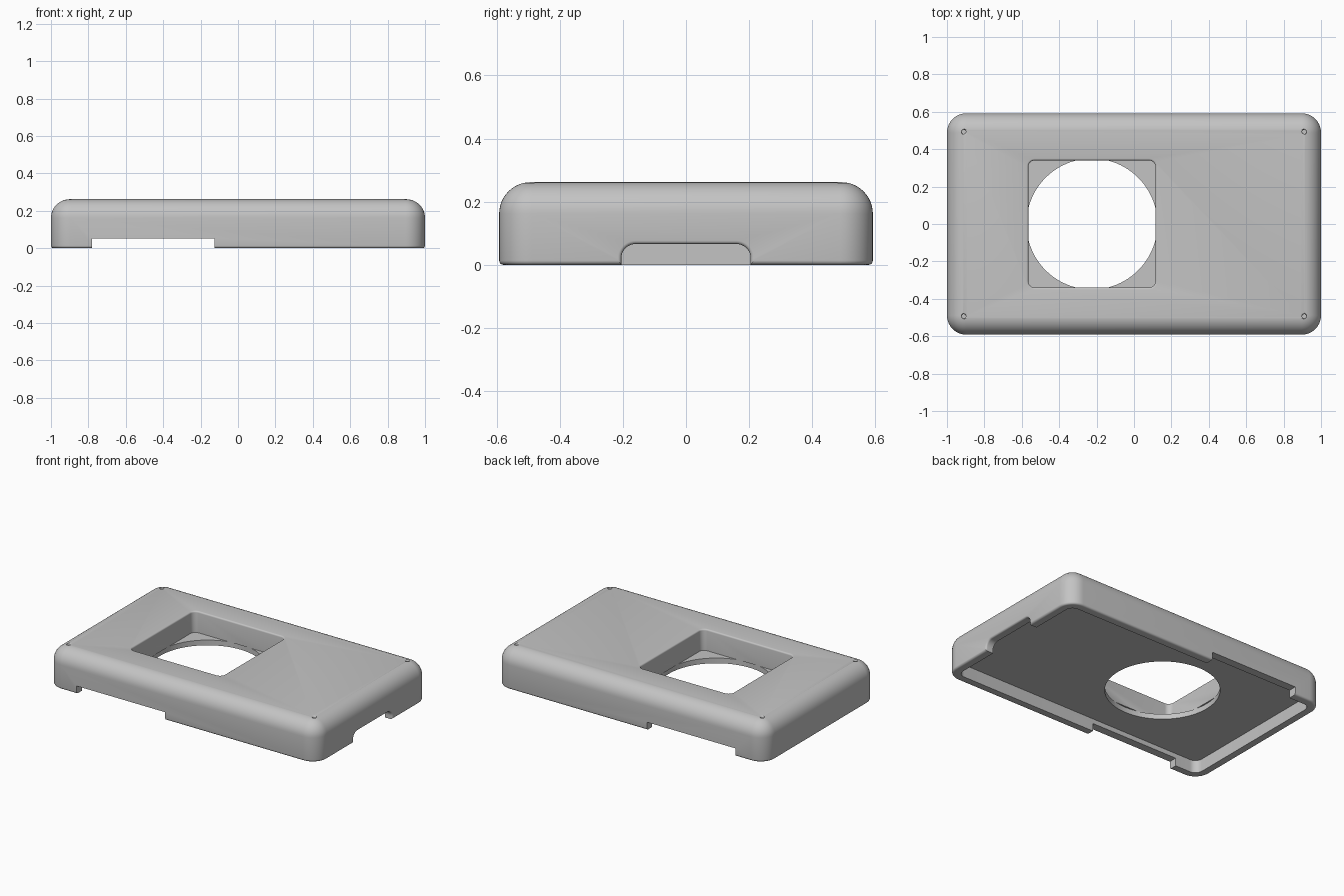
import bpy, bmesh
from math import sin, cos, pi, radians
from mathutils import Matrix

if "Cube" in bpy.data.objects:
    bpy.data.objects.remove(bpy.data.objects["Cube"])

grey = bpy.data.materials.new("light_grey")
grey.use_nodes = True
grey.diffuse_color = (0.55, 0.55, 0.55, 1)
grey.node_tree.nodes["Principled BSDF"].inputs["Base Color"].default_value = grey.diffuse_color


def rounded_prism(name, half_w, half_d, radius, levels, matrix=Matrix(), steps=10):
    """Loft of rounded rectangles; levels are (inset, height) pairs."""
    bm = bmesh.new()
    rings = []
    for inset, z in levels:
        r = max(radius - inset, 0)
        cx, cy = half_w - inset - r, half_d - inset - r
        ring = []
        for q, (sx, sy) in enumerate([(1, 1), (-1, 1), (-1, -1), (1, -1)]):
            for i in range(steps + 1):
                a = (q + i / steps) * pi / 2
                ring.append(bm.verts.new((sx * cx + r * cos(a), sy * cy + r * sin(a), z)))
        rings.append(ring)
    n = len(rings[0])
    for low, high in zip(rings, rings[1:]):
        for i in range(n):
            j = (i + 1) % n
            bm.faces.new((low[i], low[j], high[j], high[i]))
    bm.faces.new(rings[0][::-1])
    bm.faces.new(rings[-1])
    bmesh.ops.remove_doubles(bm, verts=bm.verts, dist=1e-5)
    bmesh.ops.recalc_face_normals(bm, faces=bm.faces)
    bm.transform(matrix)
    mesh = bpy.data.meshes.new(name)
    bm.to_mesh(mesh)
    bm.free()
    mesh.materials.append(grey)
    obj = bpy.data.objects.new(name, mesh)
    bpy.context.collection.objects.link(obj)
    return obj


def fillet(r, z, steps, top=True):
    """Levels of a convex quarter-round at the top or bottom edge."""
    out = []
    for i in range(steps + 1):
        a = i / steps * pi / 2
        out.append((r - r * cos(a), z - r + r * sin(a)) if top
                   else (r - r * sin(a), z + r - r * cos(a)))
    return out


def flare(r, z, steps=4):
    """Levels of a cutter that leave a rounded lip at height z."""
    out = []
    for i in range(steps + 1):
        a = i / steps * pi / 2
        out.append((r * cos(a) - r, z - r + r * sin(a)))
    return out


def lip_levels(r, bottom, z, top):
    return [(0, bottom)] + flare(r, z) + [(-r, top)]


def at(x, y, z=0):
    return Matrix.Translation((x, y, z))


# Case body with large top rounding and small bottom rounding
W, D, H = 1.0, 0.592, 0.262
case = rounded_prism("case_shell", W, D, 0.104,
                     fillet(0.014, 0, 4, top=False) + fillet(0.1, H, 12))

# Underside recess
wall, floor, ledge = 0.055, 0.085, 0.12
cutters = [rounded_prism("recess_cutter", W - wall, D - wall, 0.05,
                         [(0, -0.1), (0, floor)])]

# Square pocket over a round opening
hole_x = -0.225
cutters.append(rounded_prism("pocket_cutter", 0.34, 0.34, 0.035,
                             lip_levels(0.01, ledge, H, 0.35), at(hole_x, 0)))
cutters.append(rounded_prism("opening_cutter", 0.35, 0.35, 0.35,
                             [(0, -0.05), (0, ledge + 0.0005)], at(hole_x, 0), 24))

# Notches through the front and back walls
for side in (-1, 1):
    cutters.append(rounded_prism("long_side_notch_cutter", 0.328, 0.1, 0.004,
                                 [(0, -0.1), (0, 0.053)], at(-0.453, side * D), 2))

# Rounded notch in the left end wall
cutters.append(rounded_prism("end_notch_cutter", 0.066, 0.205, 0.045,
                             lip_levels(0.011, W - 0.1, W, W + 0.1),
                             Matrix.Rotation(radians(90), 4, 'Y')))

# Blind corner screw holes with rounded lips
for sx in (-1, 1):
    for sy in (-1, 1):
        cutters.append(rounded_prism("screw_hole_cutter", 0.011, 0.011, 0.011,
                                     lip_levels(0.009, H - 0.04, H, 0.3),
                                     at(sx * 0.91, sy * 0.493), 6))

# Cut everything out of the case
bpy.context.view_layer.objects.active = case
for cutter in cutters:
    cutter.hide_render = True
    mod = case.modifiers.new("cut", 'BOOLEAN')
    mod.operation = 'DIFFERENCE'
    mod.solver = 'EXACT'
    mod.object = cutter
    bpy.ops.object.modifier_apply(modifier=mod.name)
    bpy.data.objects.remove(cutter)

bpy.ops.object.select_all(action='DESELECT')
case.select_set(True)
bpy.ops.object.shade_smooth_by_angle(angle=radians(30))
